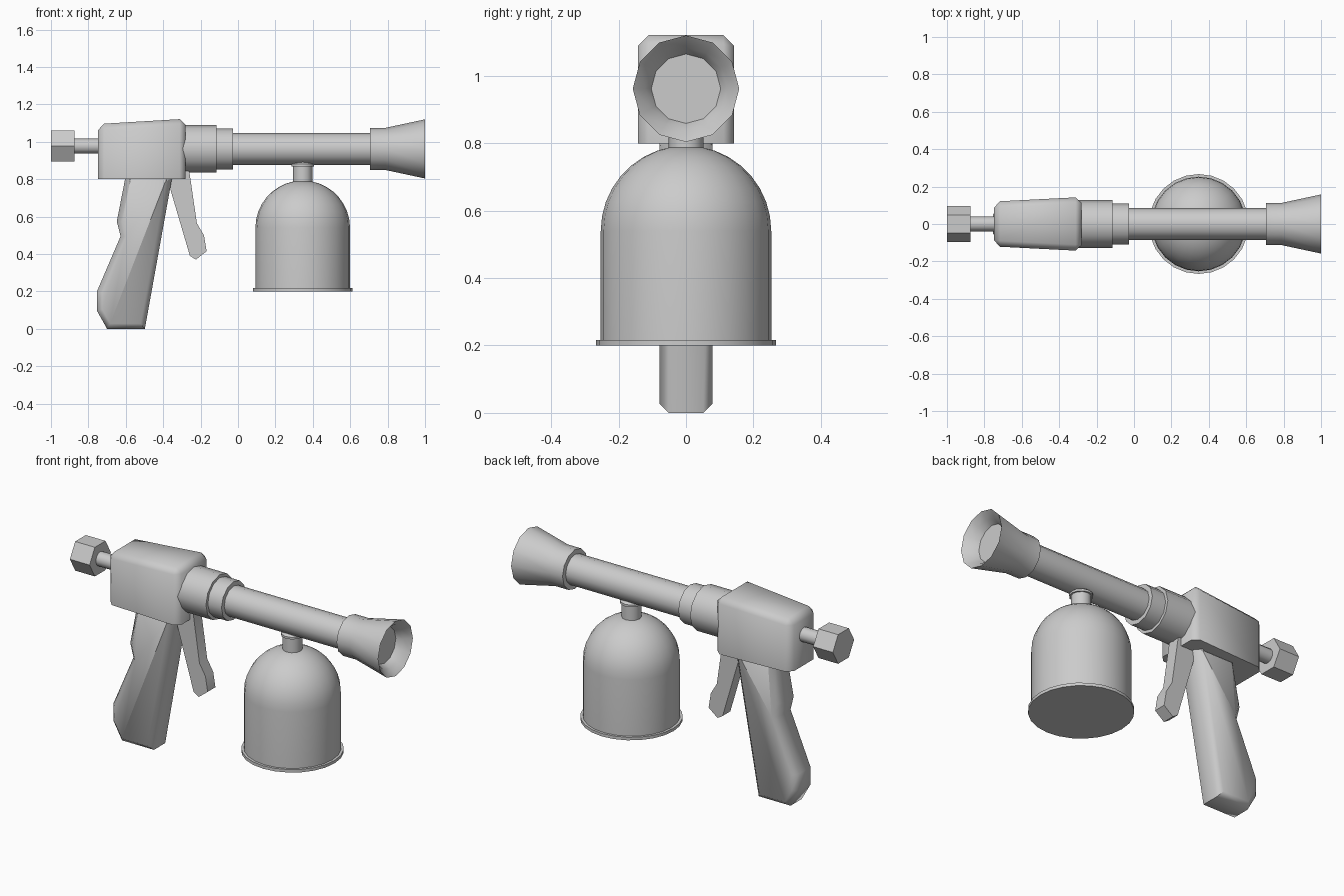
import bpy, bmesh, math
from mathutils import Vector, Matrix

if "Cube" in bpy.data.objects:
    bpy.data.objects.remove(bpy.data.objects["Cube"])

AXIS_Z = 0.962   # barrel axis height
KNOB_Z = 0.977   # rear knob axis height
CUP_X = 0.346    # cup axis


def finish(name, bm, angle):
    bmesh.ops.recalc_face_normals(bm, faces=bm.faces)
    mesh = bpy.data.meshes.new(name)
    bm.to_mesh(mesh)
    bm.free()
    ob = bpy.data.objects.new(name, mesh)
    bpy.context.collection.objects.link(ob)
    bpy.ops.object.select_all(action='DESELECT')
    ob.select_set(True)
    bpy.context.view_layer.objects.active = ob
    bpy.ops.object.shade_smooth_by_angle(angle=math.radians(angle))
    return ob


def lathe(name, profile, sides, origin, along_x=False, angle=40):
    """Closed solid from (position along axis, radius) pairs, capped at both ends."""
    bm = bmesh.new()
    rings = []
    for t, r in profile:
        ring = []
        for i in range(sides):
            a = 2 * math.pi * i / sides
            c, s = r * math.cos(a), r * math.sin(a)
            ring.append(bm.verts.new((t, c, s) if along_x else (c, s, t)))
        rings.append(ring)
    for a, b in zip(rings, rings[1:]):
        for i in range(sides):
            j = (i + 1) % sides
            bm.faces.new((a[i], a[j], b[j], b[i]))
    bm.faces.new(rings[0])
    bm.faces.new(rings[-1])
    bmesh.ops.translate(bm, verts=bm.verts, vec=Vector(origin))
    return finish(name, bm, angle)


def slab(name, outline, half, bevel=0.0):
    """Side outline in x, z extruded across y; optional chamfer round the sides."""
    bm = bmesh.new()
    front = bm.faces.new([bm.verts.new((x, -half, z)) for x, z in outline])
    res = bmesh.ops.extrude_face_region(bm, geom=[front], use_keep_orig=True)
    moved = [v for v in res['geom'] if isinstance(v, bmesh.types.BMVert)]
    bmesh.ops.translate(bm, verts=moved, vec=(0, 2 * half, 0))
    if bevel:
        edges = [e for e in bm.edges
                 if abs(e.verts[0].co.y - e.verts[1].co.y) < 1e-5]
        bmesh.ops.bevel(bm, geom=edges, offset=bevel, segments=1,
                        profile=0.5, affect='EDGES')
    return finish(name, bm, 50 if bevel else 25)


# Tapered body block, chamfered except around the underside
bm = bmesh.new()
bmesh.ops.create_cube(bm, size=1)
for v in bm.verts:
    back, top = v.co.x < 0, v.co.z > 0
    half = 0.12 if back else 0.144
    v.co = Vector((-0.748 if back else -0.28,
                   half if v.co.y > 0 else -half,
                   (1.095 if back else 1.123) if top else 0.8))
edges = [e for e in bm.edges if max(v.co.z for v in e.verts) > 0.9]
bmesh.ops.bevel(bm, geom=edges, offset=0.032, segments=1, profile=0.5, affect='EDGES')
finish("body", bm, 50)

# Grip and trigger
slab("grip", [(-0.604, 0.82), (-0.604, 0.8), (-0.648, 0.574), (-0.628, 0.495),
              (-0.755, 0.198), (-0.755, 0.098), (-0.70, 0.0), (-0.498, 0.0),
              (-0.354, 0.8), (-0.351, 0.82)], 0.079, 0.028)
slab("trigger", [(-0.37, 0.82), (-0.36, 0.74), (-0.257, 0.39), (-0.225, 0.37),
                 (-0.168, 0.415), (-0.182, 0.50), (-0.22, 0.565), (-0.26, 0.84),
                 (-0.29, 0.86)], 0.035)

# Barrel with its two collars and flared nozzle
on_axis = (0, 0, AXIS_Z)
lathe("rear_collar", [(-0.30, 0.127), (-0.115, 0.127)], 12, on_axis, True)
lathe("front_collar", [(-0.13, 0.110), (-0.028, 0.110)], 12, on_axis, True)
lathe("barrel", [(-0.06, 0.085), (0.75, 0.085)], 12, on_axis, True)
lathe("nozzle", [(0.705, 0.113), (0.79, 0.113), (1.0, 0.158),
                 (0.965, 0.122), (0.93, 0.103)], 12, on_axis, True)

# Rear rod and hexagonal knob
on_knob = (0, 0, KNOB_Z)
lathe("rear_rod", [(-0.90, 0.040), (-0.73, 0.040)], 12, on_knob, True)
lathe("hex_knob", [(-1.0, 0.0965), (-0.875, 0.0965)], 6, on_knob, True)

# Cup with domed top, base rim and neck
dome = [(0.54 + 0.253 * math.sin(a), 0.253 * math.cos(a))
        for a in (math.radians(80 * i / 8) for i in range(9))]
on_cup = (CUP_X, 0, 0)
lathe("cup", [(0.205, 0.253)] + dome, 24, on_cup)
lathe("cup_rim", [(0.2, 0.267), (0.217, 0.267)], 24, on_cup)
lathe("cup_neck", [(0.77, 0.052), (0.88, 0.052)], 12, on_cup)
lathe("neck_cap", [(0.868, 0.061), (0.88, 0.061), (0.902, 0.03)], 12, on_cup)
